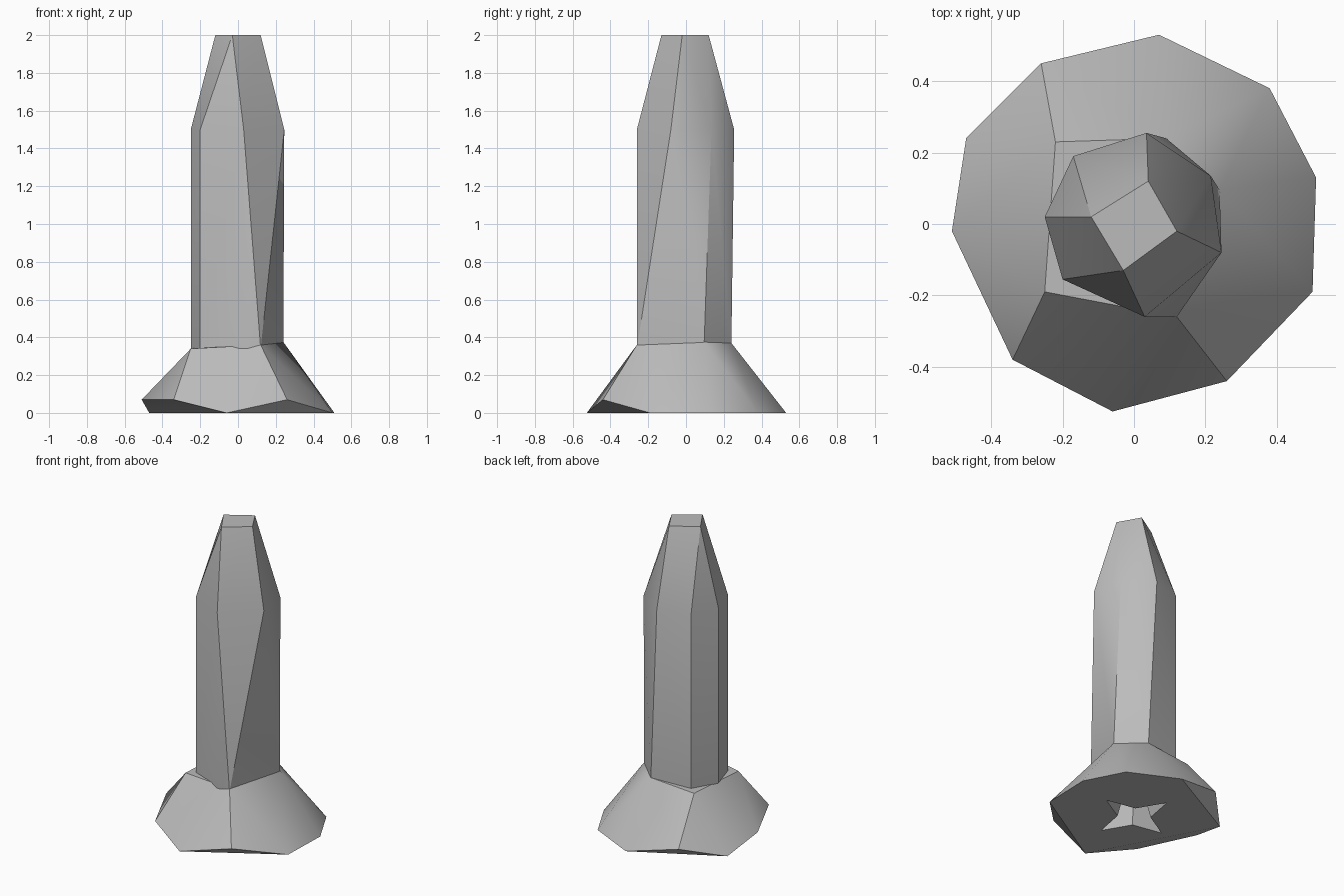
import bpy
import bmesh
import math

cube = bpy.data.objects.get("Cube")
if cube:
    bpy.data.objects.remove(cube, do_unlink=True)

steel = bpy.data.materials.new("grey steel")
steel.use_nodes = True
COLOUR = (0.5, 0.5, 0.5, 1.0)
steel.diffuse_color = COLOUR
steel.node_tree.nodes["Principled BSDF"].inputs["Base Color"].default_value = COLOUR


def add_object(name, bm):
    bmesh.ops.recalc_face_normals(bm, faces=bm.faces)
    mesh = bpy.data.meshes.new(name)
    bm.to_mesh(mesh)
    bm.free()
    mesh.materials.append(steel)
    obj = bpy.data.objects.new(name, mesh)
    bpy.context.collection.objects.link(obj)
    return obj


def hull(name, points):
    """Closed faceted solid stretched around a set of rings."""
    bm = bmesh.new()
    for p in points:
        bm.verts.new(p)
    res = bmesh.ops.convex_hull(bm, input=bm.verts)
    loose = [v for v in bm.verts if not v.link_faces]
    bmesh.ops.delete(bm, geom=loose, context='VERTS')
    return add_object(name, bm)


def ring(points, z):
    return [(x, y, z) for x, y in points]


def shade(obj):
    bpy.ops.object.select_all(action='DESELECT')
    obj.select_set(True)
    bpy.context.view_layer.objects.active = obj
    bpy.ops.object.shade_smooth_by_angle(angle=math.radians(30))


# Flared head: chipped rim below, narrow neck above
low_rim = [(0.07, 0.53), (0.38, 0.38), (0.51, 0.13), (0.50, -0.19),
           (-0.06, -0.525), (-0.47, 0.24)]
high_rim = [(-0.26, 0.45), (0.26, -0.44), (-0.34, -0.38), (-0.51, -0.02)]
neck = [(-0.22, 0.23, 0.345), (0.09, 0.24, 0.37), (0.24, 0.095, 0.375),
        (0.12, -0.26, 0.36), (-0.25, -0.19, 0.34)]
head = hull("screw_head", ring(low_rim, 0.0) + ring(high_rim, 0.07) + neck)

# Tapered cross-shaped drive recess in the underside
bm = bmesh.new()
layers = []
for z, size in ((-0.02, 1.04), (0.2, 0.5)):
    layer = []
    for i in range(8):
        r = size * (0.1 if i % 2 else 0.26)
        a = math.radians(10 + 45 * i)
        layer.append(bm.verts.new((r * math.cos(a), r * math.sin(a), z)))
    layers.append(layer)
for i in range(8):
    j = (i + 1) % 8
    bm.faces.new((layers[0][i], layers[0][j], layers[1][j], layers[1][i]))
for layer in layers:
    bm.faces.new(layer)
cutter = add_object("recess_cutter", bm)
cutter.hide_render = True
cutter.hide_viewport = True

cut = head.modifiers.new("drive_recess", 'BOOLEAN')
cut.operation = 'DIFFERENCE'
cut.solver = 'EXACT'
cut.object = cutter
bpy.context.view_layer.update()
depsgraph = bpy.context.evaluated_depsgraph_get()
carved = bpy.data.meshes.new_from_object(head.evaluated_get(depsgraph))
head.modifiers.clear()
head.data = carved
bpy.data.objects.remove(cutter, do_unlink=True)

# Faceted shaft with a slight twist, tapering to a small square tip
left_side = [(-0.17, 0.19), (-0.25, 0.02), (-0.20, -0.155)]
foot = left_side + [(0.12, -0.26), (0.03, -0.26), (0.24, 0.095), (0.09, 0.24)]
shoulder = left_side + [(0.03, -0.26), (0.245, -0.08), (0.215, 0.135), (0.035, 0.255)]
tip = [(-0.12, 0.02), (0.04, 0.12), (0.12, -0.02), (-0.03, -0.13)]
shaft = hull("screw_shaft", ring(foot, 0.34) + ring(shoulder, 1.5) + ring(tip, 2.0))

for part in (head, shaft):
    shade(part)
